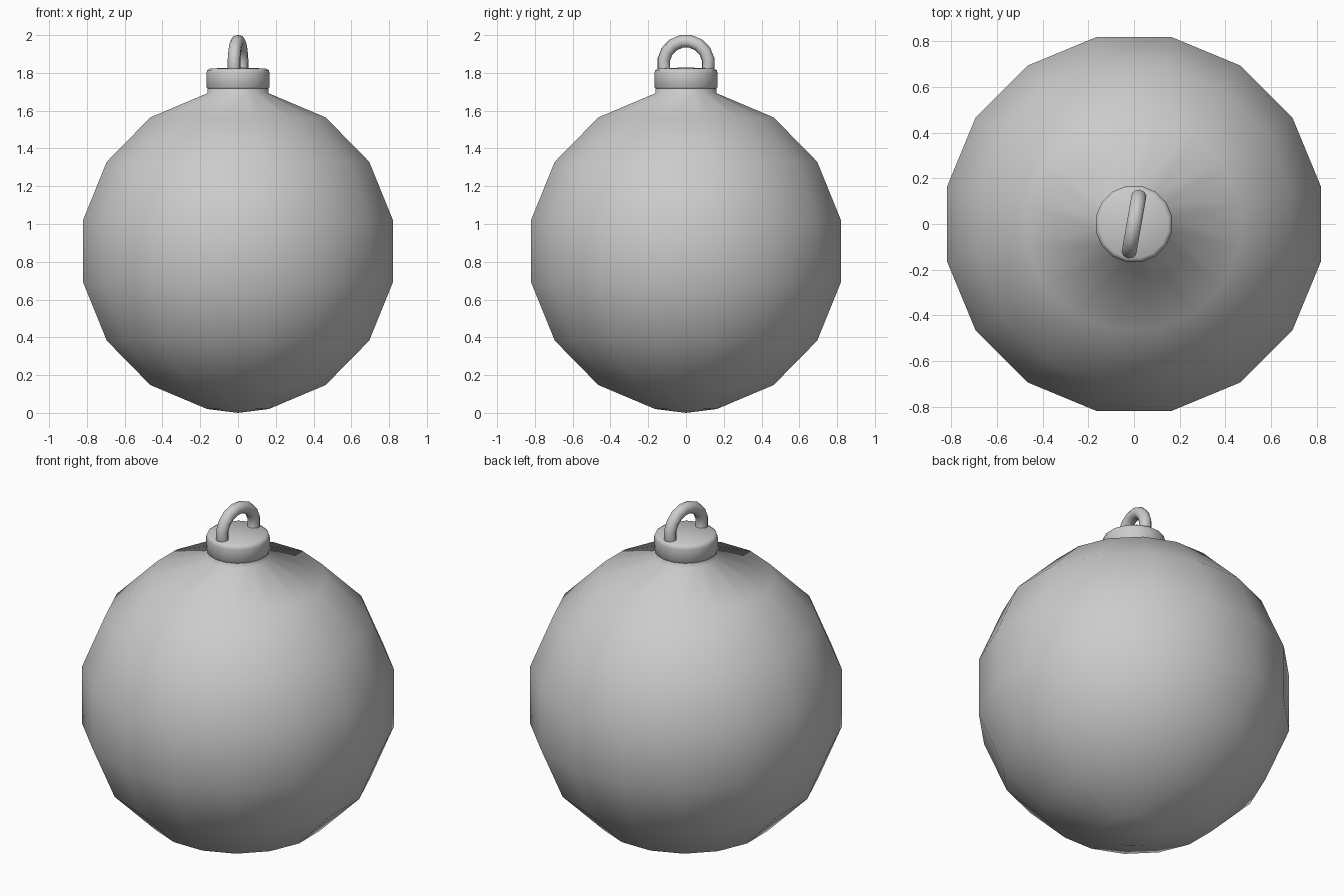
import bpy, bmesh
from math import sin, cos, pi, radians

cube = bpy.data.objects.get("Cube")
if cube:
    bpy.data.objects.remove(cube, do_unlink=True)

SIDES = 16
HALF = pi / SIDES

grey = bpy.data.materials.new("matte grey")
grey.use_nodes = True
grey.diffuse_color = (0.6, 0.6, 0.6, 1)
grey.node_tree.nodes["Principled BSDF"].inputs["Base Color"].default_value = (0.6, 0.6, 0.6, 1)


def finish(name, bm):
    """Turn a bmesh into a smooth grey object."""
    bmesh.ops.recalc_face_normals(bm, faces=bm.faces)
    for face in bm.faces:
        face.smooth = True
    mesh = bpy.data.meshes.new(name)
    bm.to_mesh(mesh)
    bm.free()
    mesh.materials.append(grey)
    obj = bpy.data.objects.new(name, mesh)
    bpy.context.collection.objects.link(obj)
    return obj


def lathe(name, profile):
    """Revolve (radius, height) points around z; zero radius makes a pole."""
    bm = bmesh.new()
    rings = []
    for r, z in profile:
        if r == 0:
            rings.append([bm.verts.new((0, 0, z))] * SIDES)
        else:
            angles = [HALF + 2 * HALF * i for i in range(SIDES)]
            rings.append([bm.verts.new((r * cos(a), r * sin(a), z)) for a in angles])
    for low, high in zip(rings, rings[1:]):
        for i in range(SIDES):
            j = (i + 1) % SIDES
            corners = dict.fromkeys((low[i], low[j], high[j], high[i]))
            bm.faces.new(list(corners))
    return finish(name, bm)


# Ball with a short neck at the top
R, MID = 0.852, 0.856
ball = [(0, 0)]
for k in range(8):
    lat = -pi / 2 + HALF * (2 * k + 1)
    ball.append((R * cos(lat), MID + R * sin(lat)))
ball += [(0.163, 1.725)]
lathe("ball", ball)

# Cap with rounded rims, slightly domed on top
lathe("cap", [(0, 1.715), (0.16, 1.713), (0.17, 1.725), (0.17, 1.80),
              (0.166, 1.814), (0.152, 1.823), (0, 1.829)])

# Hanging ring, half sunk in the cap and turned a little
MAJOR, MINOR, TUBE_SIDES = 0.122, 0.034, 10
bm = bmesh.new()
loops = []
for i in range(SIDES):
    a = HALF + 2 * HALF * i
    loop = []
    for k in range(TUBE_SIDES):
        b = 2 * pi * k / TUBE_SIDES
        r = MAJOR + MINOR * cos(b)
        loop.append(bm.verts.new((MINOR * sin(b), r * cos(a), r * sin(a))))
    loops.append(loop)
for i in range(SIDES):
    for k in range(TUBE_SIDES):
        n, m = (i + 1) % SIDES, (k + 1) % TUBE_SIDES
        bm.faces.new((loops[i][k], loops[n][k], loops[n][m], loops[i][m]))
ring = finish("hanging_ring", bm)
ring.location.z = 1.847
ring.rotation_euler.z = radians(-10)
